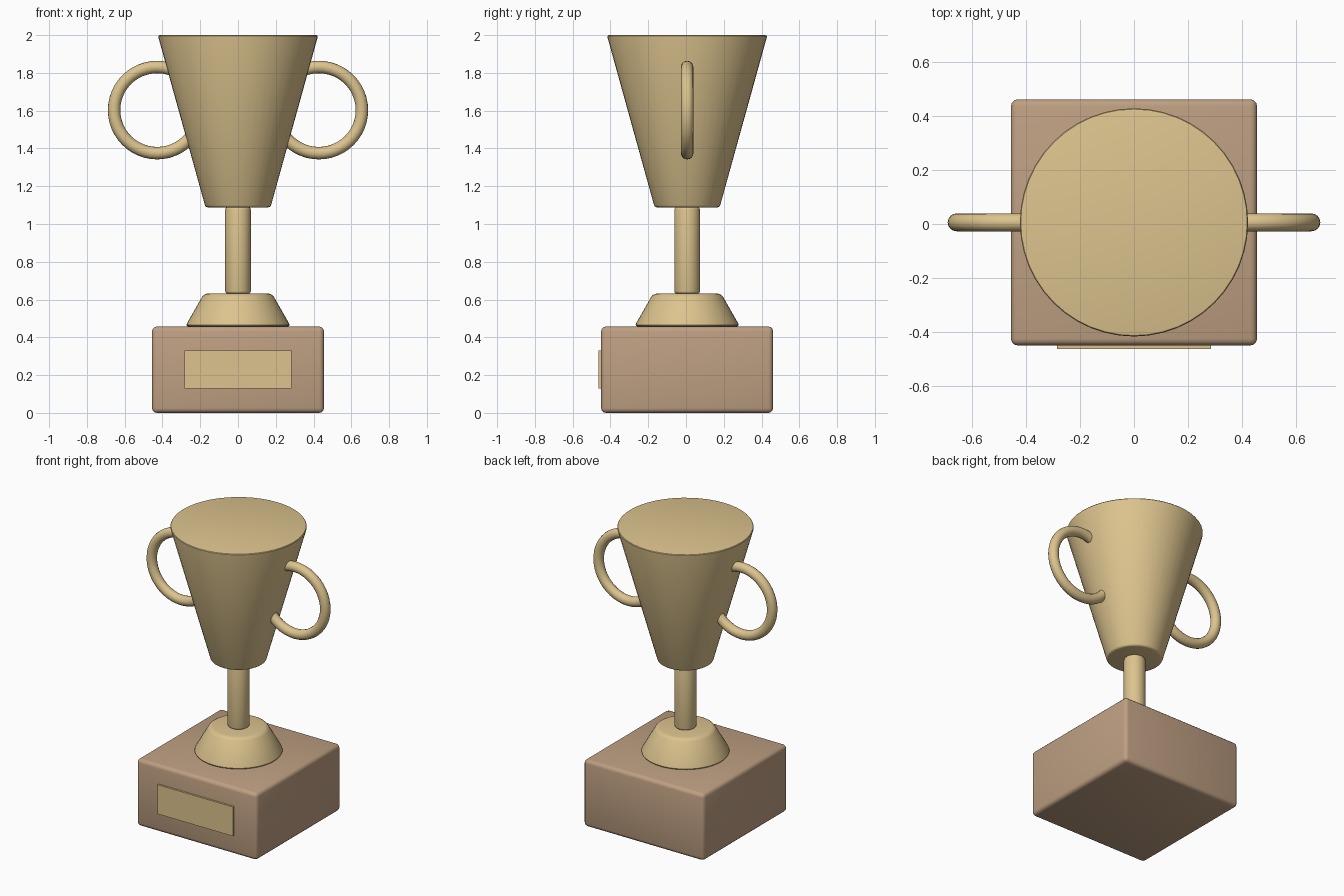
import bpy, math

if "Cube" in bpy.data.objects:
    bpy.data.objects.remove(bpy.data.objects["Cube"])

CY = 0.006  # shared depth centre of the trophy


def material(name, rgb):
    m = bpy.data.materials.new(name)
    m.diffuse_color = (*rgb, 1)
    m.use_nodes = True
    m.node_tree.nodes["Principled BSDF"].inputs["Base Color"].default_value = m.diffuse_color
    return m


gold = material("pale gold", (0.72, 0.55, 0.27))
wood = material("tan wood", (0.52, 0.35, 0.225))


def finish(name, mat, bevel=0, segments=3):
    """Name, colour, round the edges and smooth the active object."""
    ob = bpy.context.object
    ob.name = name
    ob.data.materials.append(mat)
    bpy.ops.object.transform_apply(location=False, rotation=True, scale=True)
    if bevel:
        mod = ob.modifiers.new("rounded edges", 'BEVEL')
        mod.width, mod.segments = bevel, segments
        mod.limit_method, mod.angle_limit = 'ANGLE', math.radians(30)
        bpy.ops.object.modifier_apply(modifier=mod.name)
    bpy.ops.object.shade_smooth_by_angle(angle=math.radians(32))
    return ob


def box(name, mat, x, y0, y1, z0, z1, bevel=0):
    bpy.ops.mesh.primitive_cube_add(size=1, location=(0, (y0 + y1) / 2, (z0 + z1) / 2))
    bpy.context.object.scale = (2 * x, y1 - y0, z1 - z0)
    finish(name, mat, bevel)


def cone(name, r0, r1, z0, z1, bevel):
    bpy.ops.mesh.primitive_cone_add(vertices=48, radius1=r0, radius2=r1, depth=z1 - z0,
                                    location=(0, CY, (z0 + z1) / 2))
    finish(name, gold, bevel)


# Plinth and its plaque
box("plinth", wood, 0.455, CY - 0.455, CY + 0.455, 0, 0.457, 0.025)
box("plaque", gold, 0.284, -0.462, -0.44, 0.13, 0.33)

# Foot, stem and solid cup
cone("foot", 0.28, 0.18, 0.457, 0.632, 0.02)
cone("stem", 0.068, 0.068, 0.632, 1.088, 0.012)
cone("cup", 0.172, 0.425, 1.088, 2.0, 0.012)

# Ring handles, one on each side
for side, label in ((-1, "left"), (1, "right")):
    bpy.ops.mesh.primitive_torus_add(major_radius=0.228, minor_radius=0.033,
                                     major_segments=48, minor_segments=16,
                                     location=(side * 0.428, CY, 1.603),
                                     rotation=(math.pi / 2, 0, 0))
    finish(label + "_handle", gold)
